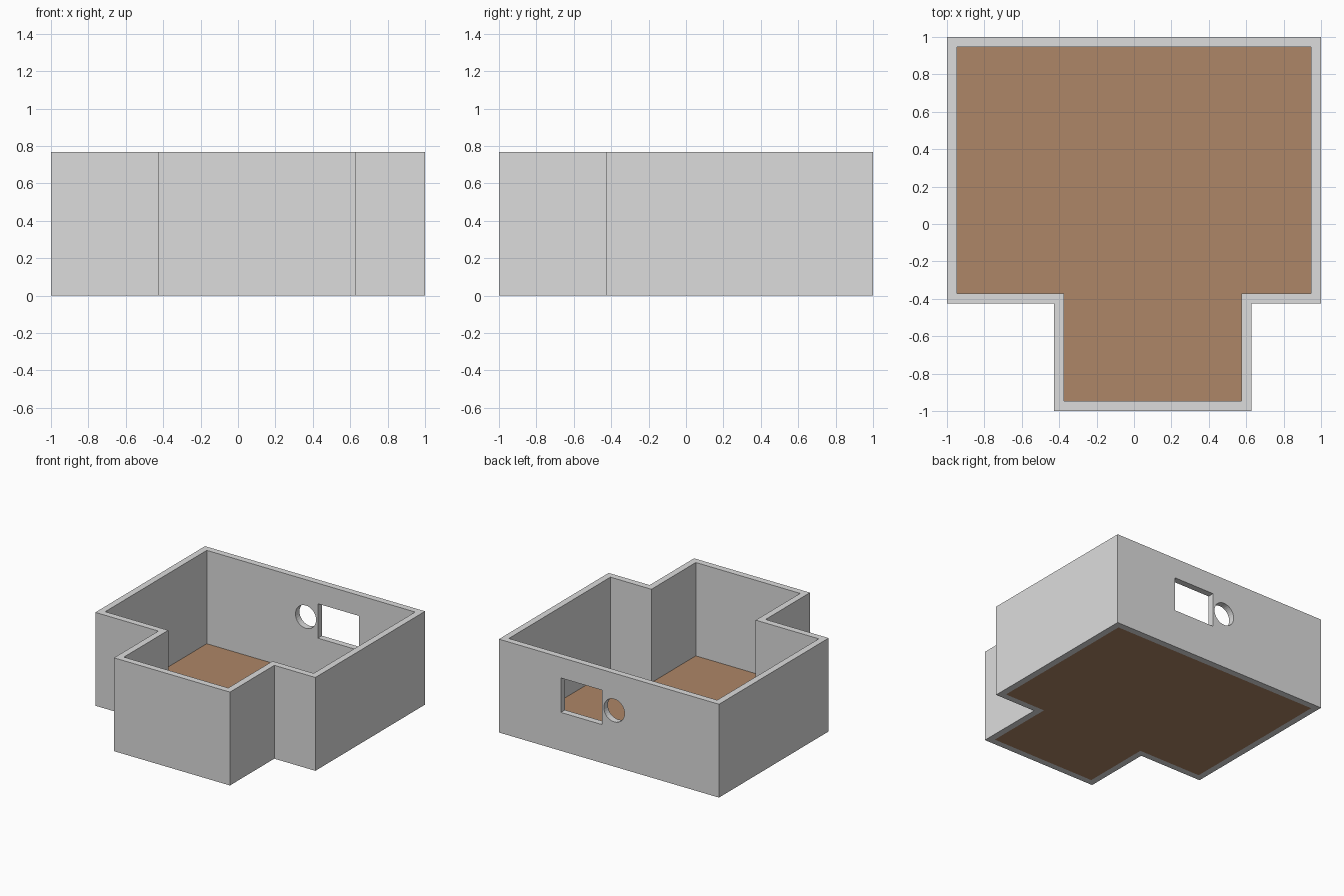
import bpy, bmesh, math
from mathutils import Vector

if "Cube" in bpy.data.objects:
    bpy.data.objects.remove(bpy.data.objects["Cube"])

HEIGHT = 0.767
WALL = 0.053
# T-shaped room outline, counter-clockwise
OUTLINE = [(-1, 1), (-1, -0.424), (-0.427, -0.424), (-0.427, -1),
           (0.627, -1), (0.627, -0.424), (1, -0.424), (1, 1)]


def material(name, rgb):
    m = bpy.data.materials.new(name)
    m.diffuse_color = (*rgb, 1)
    m.use_nodes = True
    m.node_tree.nodes["Principled BSDF"].inputs["Base Color"].default_value = m.diffuse_color
    return m


def make_object(name, bm, mat=None):
    me = bpy.data.meshes.new(name)
    bm.to_mesh(me)
    bm.free()
    ob = bpy.data.objects.new(name, me)
    bpy.context.collection.objects.link(ob)
    if mat:
        me.materials.append(mat)
    return ob


def inset_outline(points, d):
    """Offset a counter-clockwise right-angled outline inwards."""
    out = []
    for i, p in enumerate(points):
        p = Vector(p)
        a = (p - Vector(points[i - 1])).normalized()
        b = (Vector(points[(i + 1) % len(points)]) - p).normalized()
        out.append(p + d * (Vector((-a.y, a.x)) + Vector((-b.y, b.x))))
    return out


plaster = material("plaster_grey", (0.72, 0.72, 0.72))
wood = material("floor_brown", (0.42, 0.24, 0.135))
inner = inset_outline(OUTLINE, WALL)

# Walls: ring between outer and inner outline, extruded up
bm = bmesh.new()
vo = [bm.verts.new((p[0], p[1], 0)) for p in OUTLINE]
vi = [bm.verts.new((p[0], p[1], 0)) for p in inner]
n = len(vo)
ring = [bm.faces.new((vo[i], vo[(i + 1) % n], vi[(i + 1) % n], vi[i])) for i in range(n)]
ext = bmesh.ops.extrude_face_region(bm, geom=ring, use_keep_orig=True)
bmesh.ops.translate(bm, vec=(0, 0, HEIGHT),
                    verts=[g for g in ext["geom"] if isinstance(g, bmesh.types.BMVert)])
bmesh.ops.recalc_face_normals(bm, faces=bm.faces)
walls = make_object("walls", bm, plaster)

# Floor: flat sheet inside the walls
bm = bmesh.new()
bm.faces.new([bm.verts.new((p[0], p[1], 0)) for p in inner])
make_object("floor", bm, wood)

# Rectangular window cutter in the back wall
bm = bmesh.new()
bmesh.ops.create_cube(bm, size=1)
bmesh.ops.scale(bm, vec=(0.375, 0.3, 0.283), verts=bm.verts)
bmesh.ops.translate(bm, vec=(0.25, 0.97, 0.457), verts=bm.verts)
window = make_object("window_cutter", bm, plaster)

# Round window cutter beside it
bm = bmesh.new()
bmesh.ops.create_cone(bm, cap_ends=True, segments=32, radius1=0.094, radius2=0.094, depth=0.3)
for v in bm.verts:
    v.co = Vector((v.co.x - 0.047, 0.97 - v.co.z, v.co.y + 0.461))
porthole = make_object("round_window_cutter", bm, plaster)

for cutter in (window, porthole):
    cutter.hide_render = True
    cutter.display_type = 'WIRE'
    mod = walls.modifiers.new(cutter.name, 'BOOLEAN')
    mod.operation = 'DIFFERENCE'
    mod.solver = 'EXACT'
    mod.object = cutter
